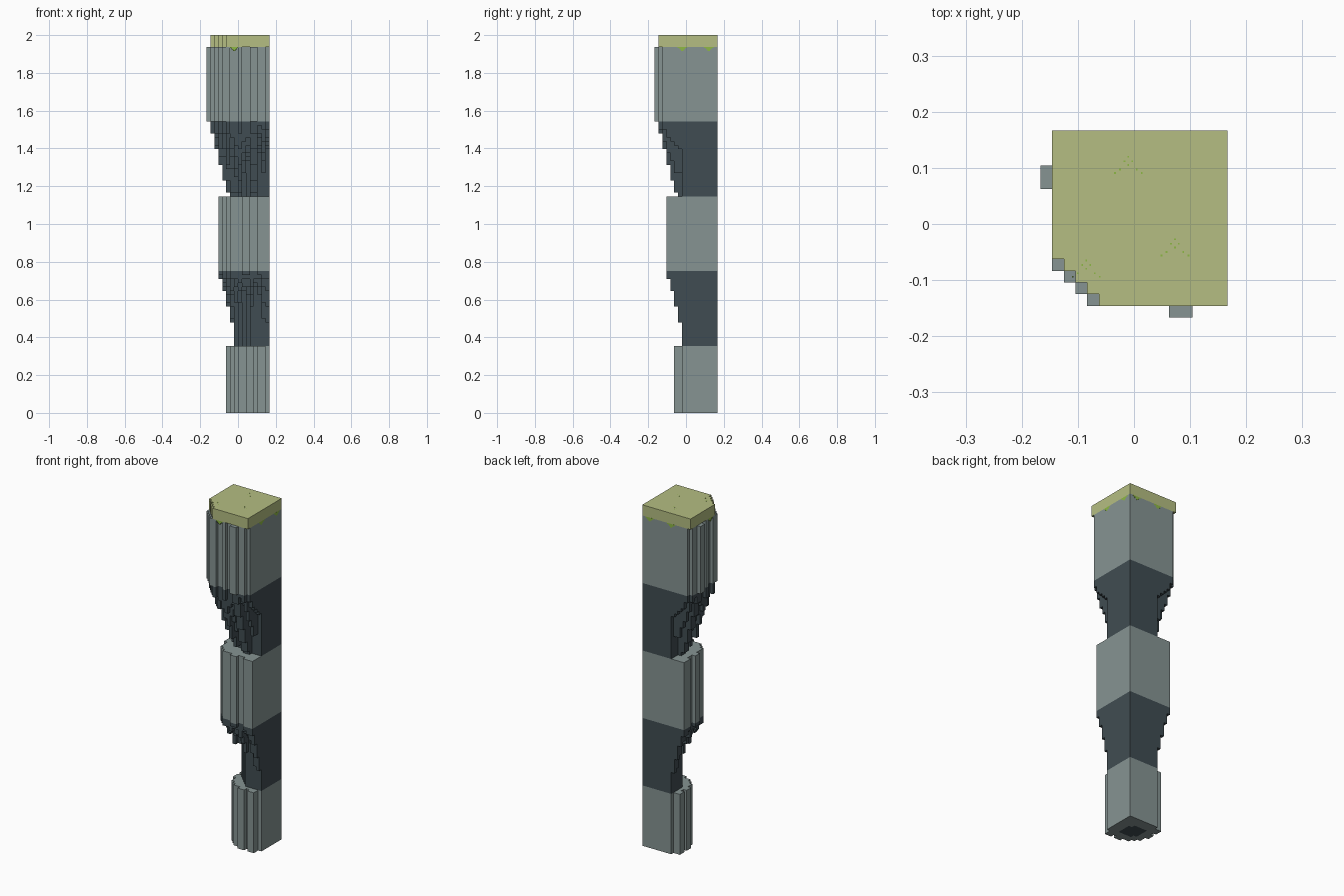
import bpy, bmesh
from mathutils import Vector

if "Cube" in bpy.data.objects:
    bpy.data.objects.remove(bpy.data.objects["Cube"], do_unlink=True)

V = 1 / 48   # block size
N = 16       # blocks across


def material(name, rgb):
    m = bpy.data.materials.new(name)
    m.use_nodes = True
    m.diffuse_color = (*rgb, 1)
    m.node_tree.nodes["Principled BSDF"].inputs["Base Color"].default_value = (*rgb, 1)
    return m


ROCK = material("grey rock", (0.238, 0.296, 0.291))
DARK = material("dark rock", (0.051, 0.073, 0.084))
GRASS = material("olive grass", (0.462, 0.515, 0.223))
BLADE = material("bright green", (0.270, 0.480, 0.060))

# How far each rib is set back from the outer edge, along both ragged sides
TOP_RIBS = [0, 1, 1, 1, 1, 1, 2, 2, 1, 2, 2, 0, 0, 1, 1, 2]
MID_RIBS = [3, 3, 3, 3, 3, 3, 4, 4, 4, 3, 3, 4, 4, 3, 3, 3]
LOW_RIBS = [5, 5, 5, 5, 5, 5, 5, 6, 6, 6, 5, 5, 6, 5, 5, 7]

# Lowest layer reached by hanging blocks at each depth, and relative rib lengths
UP_HANG = {1: 71, 2: 67, 3: 63, 4: 59, 5: 56, 6: 55}
LOW_HANG = {3: 34, 4: 31, 5: 27, 6: 23}
UP_LEN = [1, 1, 1, 1, 1, 1, .6, .8, 1, .7, .5, 1, 1, .4, .7, .35]
LOW_LEN = [1, 1, 1, 1, 1, 1, 1, .9, .6, .4, .5, .7, .3, .5, .9, 1]


def ribbed(ribs, corner):
    return {(i, j) for i in range(N) for j in range(N)
            if j >= ribs[i] and i >= ribs[j] and i + j >= corner}


def slab(footprint, z0, z1):
    return {(i, j, k) for i, j in footprint for k in range(z0, z1)}


def hanging(footprint, z0, z1, reach, lengths):
    """Solid core with columns that hang lower the deeper they sit."""
    out = set()
    for i, j in footprint:
        depth = min(i, j, (i + j - 4) // 2)
        start = z0
        if depth < 7:
            low = reach.get(depth, z1)
            start = round(z1 - (z1 - low) * lengths[max(i, j)])
        out |= {(i, j, k) for k in range(start, z1)}
    return out


top_plan = ribbed(TOP_RIBS, 5)
mid_plan = ribbed(MID_RIBS, 10)
low_plan = ribbed(LOW_RIBS, 14)
grass_plan = ribbed([1] * N, 6)
core_plan = {(i, j) for i in range(8, 13) for j in range(8, 13)
             if 17 <= i + j <= 23}

parts = {
    "base_rock": (slab(low_plan, 0, 17) - slab(core_plan, 0, 1), ROCK),
    "base_core": (slab(core_plan, 0, 1), DARK),
    "lower_overhang": (hanging(mid_plan, 17, 36, LOW_HANG, LOW_LEN), DARK),
    "middle_rock": (slab(mid_plan, 36, 55), ROCK),
    "upper_overhang": (hanging(top_plan, 55, 74, UP_HANG, UP_LEN), DARK),
    "top_rock": (slab(top_plan, 74, 93), ROCK),
    "grass_cap": (slab(grass_plan, 93, 96), GRASS),
}
solid = set().union(*(cells for cells, _ in parts.values()))


def finish(name, bm, mat):
    me = bpy.data.meshes.new(name)
    bm.to_mesh(me)
    bm.free()
    me.materials.append(mat)
    ob = bpy.data.objects.new(name, me)
    bpy.context.collection.objects.link(ob)


def build_blocks(name, cells, mat):
    """Skin the outside of a set of blocks and merge the flat faces."""
    bm = bmesh.new()
    verts = {}

    def vert(p):
        if p not in verts:
            verts[p] = bm.verts.new(((p[0] - 8) * V, (p[1] - 8) * V, p[2] * V))
        return verts[p]

    for c in sorted(cells):
        for axis in range(3):
            for side in (0, 1):
                n = list(c)
                n[axis] += 2 * side - 1
                if tuple(n) in solid:
                    continue
                a, b = (axis + 1) % 3, (axis + 2) % 3
                ring = []
                for da, db in ((0, 0), (1, 0), (1, 1), (0, 1)):
                    p = list(c)
                    p[axis] += side
                    p[a] += da
                    p[b] += db
                    ring.append(vert(tuple(p)))
                bm.faces.new(ring if side else ring[::-1])
    bmesh.ops.dissolve_limit(bm, angle_limit=0.01, verts=bm.verts[:],
                             edges=bm.edges[:], delimit={'NORMAL'})
    finish(name, bm, mat)


for name, (cells, mat) in parts.items():
    build_blocks(name, cells, mat)


def plate(bm, centre, size):
    made = bmesh.ops.create_cube(bm, size=1)["verts"]
    for v in made:
        v.co = Vector(centre) + Vector([a * b for a, b in zip(v.co, size)])


# Scattered blades on the top of the grass
bm = bmesh.new()
for cx, cy in ((-0.01, 0.105), (0.073, -0.042), (-0.085, -0.08)):
    for dx, dy in ((0, .015), (-.007, .007), (.007, .007), (0, 0),
                   (-.015, -.008), (.015, -.008), (-.024, -.014), (.024, -.014)):
        plate(bm, (cx + dx, cy + dy, 1.9995), (.003, .003, .002))
finish("grass_blades", bm, BLADE)

# Stepped tufts hanging from the edge of the grass on all four sides
bm = bmesh.new()
for along in (-0.02, 0.12):
    for width, z in ((.05, 1.934), (.03, 1.927), (.012, 1.920)):
        for wall in (-0.144, 0.1655):
            plate(bm, (along, wall, z), (width, .003, .007))
            plate(bm, (wall, along, z), (.003, width, .007))
finish("grass_tufts", bm, BLADE)
